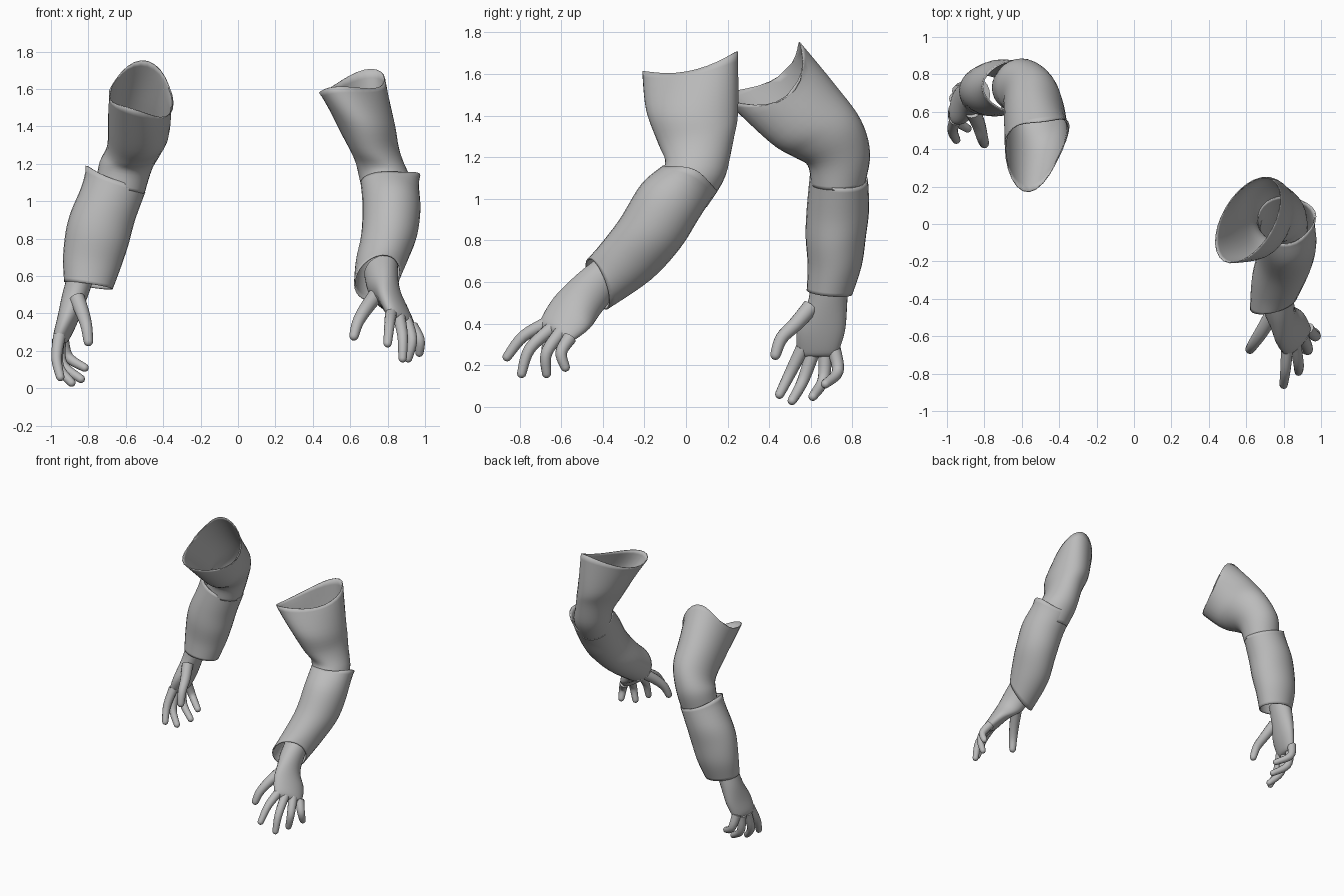
import bpy, bmesh
from math import sin, cos, pi, sqrt
from mathutils import Vector

cube = bpy.data.objects.get("Cube")
if cube:
    bpy.data.objects.remove(cube)

grey = bpy.data.materials.new("plain grey")
grey.use_nodes = True
COLOUR = (0.5, 0.5, 0.5, 1)
grey.diffuse_color = COLOUR
grey.node_tree.nodes["Principled BSDF"].inputs["Base Color"].default_value = COLOUR


def smooth_path(keys, steps):
    """Catmull-Rom through a list of vector tuples."""
    out = []
    last = len(keys) - 1
    for i in range(last):
        quad = [keys[max(i - 1, 0)], keys[i], keys[i + 1], keys[min(i + 2, last)]]
        for s in range(steps):
            t = s / steps
            out.append([b + (c - a) * t / 2 + (2 * a - 5 * b + 4 * c - d) * t * t / 2
                        + (3 * b - a - 3 * c + d) * t ** 3 / 2
                        for a, b, c, d in zip(*quad)])
    out.append(list(keys[-1]))
    return out


def skin(name, loops, cap_end=False, cap_start=False, thickness=0):
    """Joins vertex loops into a smooth surface."""
    bm = bmesh.new()
    rows = [[bm.verts.new(p) for p in loop] for loop in loops]
    n = len(rows[0])
    for a, b in zip(rows, rows[1:]):
        for i in range(n):
            j = (i + 1) % n
            bm.faces.new((a[i], a[j], b[j], b[i]))
    if cap_start:
        bm.faces.new(rows[0])
    if cap_end:
        bm.faces.new(rows[-1])
    bmesh.ops.recalc_face_normals(bm, faces=bm.faces)
    mesh = bpy.data.meshes.new(name)
    bm.to_mesh(mesh)
    bm.free()
    obj = bpy.data.objects.new(name, mesh)
    bpy.context.collection.objects.link(obj)
    mesh.materials.append(grey)
    if thickness:
        mod = obj.modifiers.new("Cloth", 'SOLIDIFY')
        mod.thickness = thickness
        mod.offset = -1
    bpy.ops.object.select_all(action='DESELECT')
    obj.select_set(True)
    bpy.context.view_layer.objects.active = obj
    bpy.ops.object.shade_smooth_by_angle(angle=0.8)
    return obj


def loft(name, rings, rim=None, steps=5, n=28, **options):
    """Rings are (centre, half axis, other half axis); rim moves the first loop."""
    keys = [tuple(Vector(v) for v in ring) for ring in rings]
    loops = []
    for k, (c, u, v) in enumerate(smooth_path(keys, steps)):
        loop = []
        for i in range(n):
            a = 2 * pi * i / n
            p = c + u * cos(a) + v * sin(a)
            if rim and k < steps:
                p = p + rim(a) * (1 - k / steps) ** 2
            loop.append(p)
        loops.append(loop)
    return skin(name, loops, **options)


def finger(name, points, r0, r1):
    """Tapered round tube with a domed tip."""
    path = [p[0] for p in smooth_path([(Vector(p),) for p in points], 5)]
    loops = []
    last = len(path) - 1
    side = Vector((0, 1, 0))

    def ring(c, axis, r):
        u = (side - axis * side.dot(axis)).normalized()
        v = axis.cross(u)
        loops.append([c + (u * cos(a) + v * sin(a)) * r
                      for a in (2 * pi * i / 12 for i in range(12))])

    for i, c in enumerate(path):
        axis = (path[min(i + 1, last)] - path[max(i - 1, 0)]).normalized()
        ring(c, axis, r0 + (r1 - r0) * i / last)
    for h in (0.4, 0.75, 0.95):
        ring(path[-1] + axis * r1 * h, axis, r1 * sqrt(1 - h * h))
    return skin(name, loops, cap_end=True, cap_start=True)


def build_arm(side, upper, upper_rim, forearm, fore_rim, hand, fingers):
    loft(side + "_upper_sleeve", upper, upper_rim, thickness=0.006)
    loft(side + "_forearm_sleeve", forearm, fore_rim, thickness=0.008)
    loft(side + "_palm", hand, cap_end=True, cap_start=True)
    for part, points in fingers.items():
        wide = part == "thumb"
        finger(side + "_" + part, points, 0.042 if wide else 0.034, 0.025 if wide else 0.022)


# Left arm, reaching forward
build_arm(
    "left",
    upper=[((.61, .02, 1.63), (.13, .22, .05), (.12, -.07, 0)),
           ((.68, .03, 1.42), (.08, .21, 0), (.135, -.07, 0)),
           ((.73, .05, 1.28), (.05, .175, .02), (.12, -.05, 0)),
           ((.78, .045, 1.14), (0, .145, -.03), (.135, 0, 0)),
           ((.80, -.02, 1.03), (0, .12, -.07), (.13, 0, 0))],
    upper_rim=lambda a: Vector((0, 0, .03 * cos(2 * a + .6))),
    forearm=[((.80, .02, 1.10), (0, .13, -.06), (.145, 0, 0)),
             ((.82, -.075, .99), (0, .14, -.08), (.155, 0, 0)),
             ((.81, -.175, .83), (0, .145, -.07), (.15, 0, 0)),
             ((.77, -.295, .69), (0, .125, -.08), (.14, 0, .01)),
             ((.745, -.425, .59), (0, .05, -.12), (.125, .03, .03))],
    fore_rim=lambda a: Vector((.03, .02, .04)) * max(sin(a), 0) ** 3,
    hand=[((.765, -.38, .63), (0, .05, -.08), (.09, 0, .02)),
          ((.78, -.47, .54), (.01, .06, -.09), (.08, 0, .02)),
          ((.83, -.55, .45), (.06, .085, -.07), (.05, -.01, .03)),
          ((.87, -.62, .37), (.065, .075, -.05), (.035, -.01, .025)),
          ((.88, -.64, .345), (.05, .06, -.04), (.018, 0, .012))],
    fingers={
        "thumb": [(.74, -.48, .50), (.68, -.58, .42), (.64, -.64, .35), (.62, -.67, .28)],
        "index_finger": [(.82, -.65, .41), (.81, -.78, .34), (.80, -.86, .24)],
        "middle_finger": [(.86, -.63, .39), (.88, -.75, .28), (.88, -.79, .16)],
        "ring_finger": [(.90, -.60, .36), (.93, -.67, .26), (.91, -.67, .16)],
        "little_finger": [(.93, -.56, .33), (.97, -.60, .26), (.97, -.58, .19)]})

# Right arm, drawn back
build_arm(
    "right",
    upper=[((-.52, .36, 1.62), (.04, .19, .13), (.165, .02, -.05)),
           ((-.53, .56, 1.41), (.01, .155, .14), (.165, 0, -.03)),
           ((-.55, .68, 1.29), (0, .16, .09), (.15, 0, 0)),
           ((-.60, .735, 1.19), (0, .15, .03), (.14, 0, -.02)),
           ((-.63, .73, 1.07), (0, .13, 0), (.13, 0, -.03))],
    upper_rim=lambda a: Vector((0, .11, -.08)) * sin(a) ** 2,
    forearm=[((-.64, .735, 1.10), (0, .14, -.01), (.145, 0, -.05)),
             ((-.71, .73, .95), (0, .15, 0), (.16, 0, -.05)),
             ((-.75, .72, .82), (0, .145, 0), (.165, 0, -.05)),
             ((-.78, .715, .68), (0, .13, 0), (.155, 0, -.03)),
             ((-.80, .69, .55), (0, .11, -.01), (.13, 0, -.02))],
    fore_rim=lambda a: Vector((-.03, 0, .04)) * max(-sin(a), 0) ** 3,
    hand=[((-.84, .69, .60), (0, .09, 0), (.07, 0, -.01)),
          ((-.87, .68, .50), (0, .095, 0), (.07, 0, 0)),
          ((-.91, .65, .37), (.01, .115, 0), (.055, 0, -.01)),
          ((-.945, .635, .27), (.015, .10, 0), (.04, 0, -.01)),
          ((-.95, .635, .24), (.01, .08, 0), (.02, 0, 0))],
    fingers={
        "thumb": [(-.86, .60, .48), (-.83, .53, .40), (-.81, .46, .33), (-.80, .43, .25)],
        "index_finger": [(-.955, .56, .28), (-.97, .50, .16), (-.95, .45, .06)],
        "middle_finger": [(-.96, .61, .26), (-.96, .56, .12), (-.89, .51, .03)],
        "ring_finger": [(-.955, .67, .26), (-.94, .66, .13), (-.84, .61, .05)],
        "little_finger": [(-.94, .71, .28), (-.91, .73, .17), (-.82, .67, .11)]})
